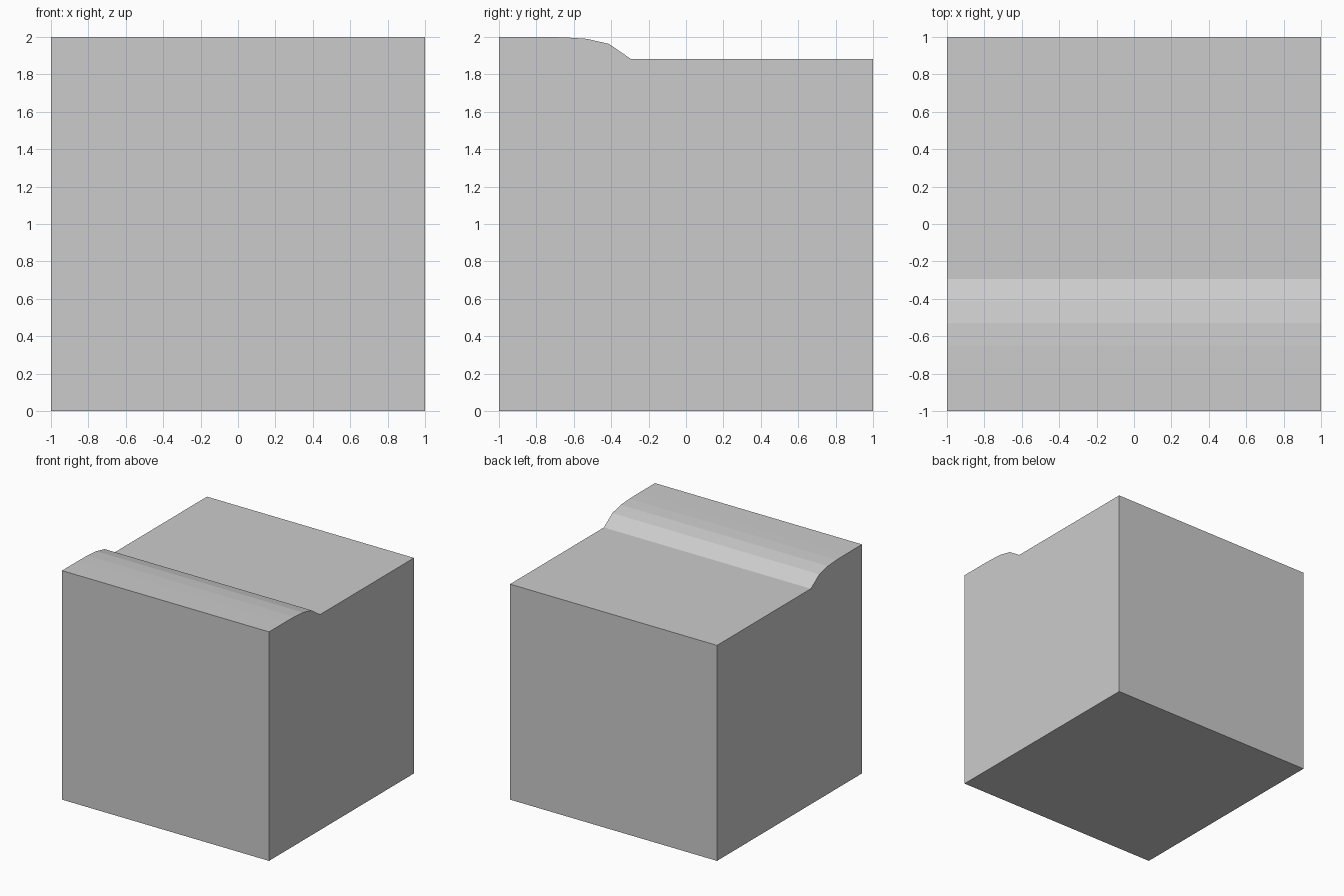
import bpy, bmesh

if "Cube" in bpy.data.objects:
    bpy.data.objects.remove(bpy.data.objects["Cube"])

# Side profile (y, z): solid block whose raised front lip curves down to a lower top
PROFILE = [(-1, 0), (1, 0), (1, 1.882), (-0.294, 1.882), (-0.412, 1.963),
           (-0.53, 1.99), (-0.65, 1.998), (-0.77, 2), (-1, 2)]


def extrude_profile(name, profile, width):
    """Extrude a (y, z) outline along x, centred on x = 0."""
    bm = bmesh.new()
    face = bm.faces.new([bm.verts.new((-width / 2, y, z)) for y, z in profile])
    result = bmesh.ops.extrude_face_region(bm, geom=[face])
    verts = [g for g in result["geom"] if isinstance(g, bmesh.types.BMVert)]
    bmesh.ops.translate(bm, verts=verts, vec=(width, 0, 0))
    bmesh.ops.recalc_face_normals(bm, faces=bm.faces[:])
    mesh = bpy.data.meshes.new(name)
    bm.to_mesh(mesh)
    bm.free()
    obj = bpy.data.objects.new(name, mesh)
    bpy.context.collection.objects.link(obj)
    return obj


# Stepped block
extrude_profile("stepped_block", PROFILE, 2)
